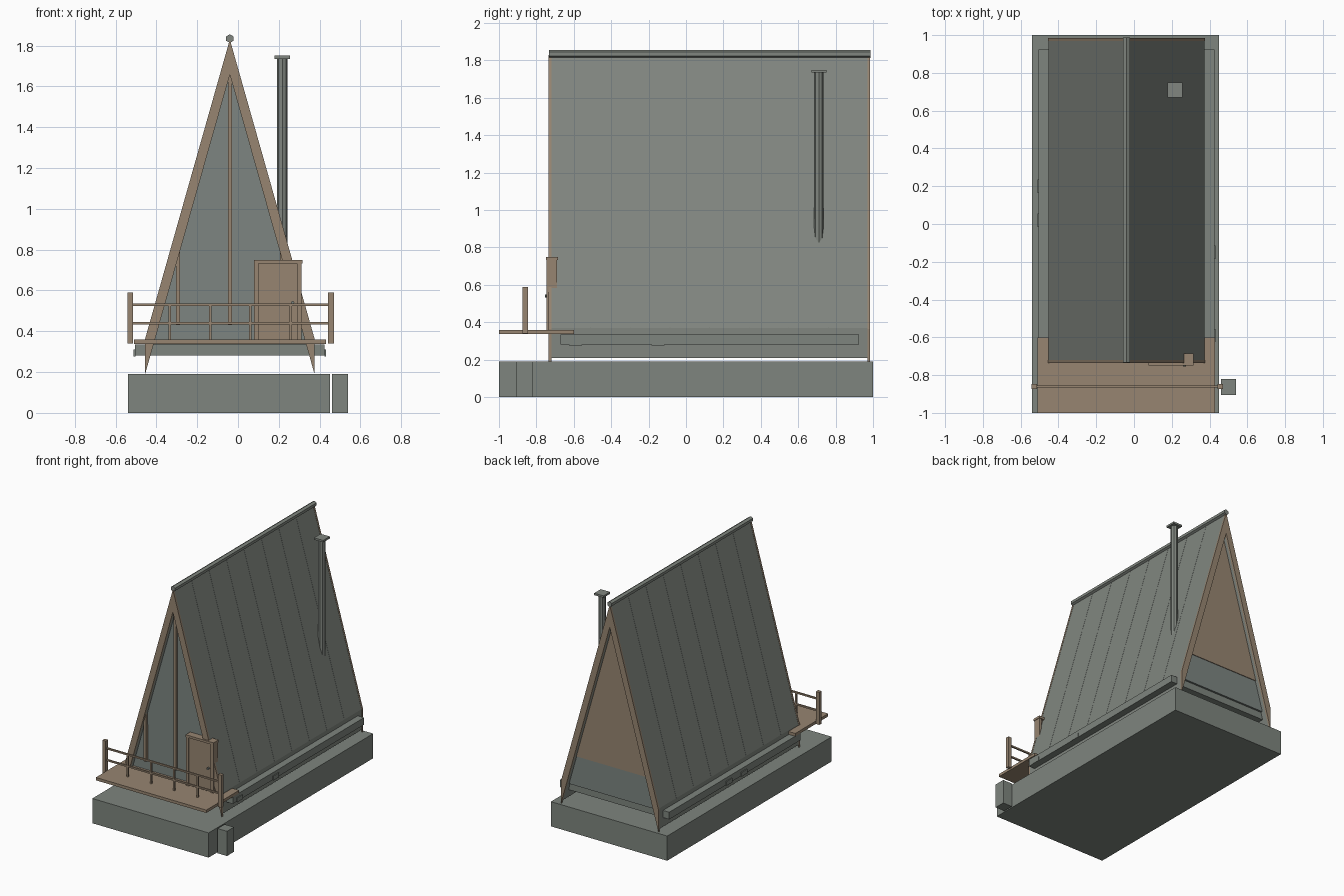
import bpy
import bmesh
from math import pi

cube = bpy.data.objects.get("Cube")
if cube:
    bpy.data.objects.remove(cube, do_unlink=True)


def material(name, r, g, b):
    mat = bpy.data.materials.new(name)
    mat.use_nodes = True
    mat.diffuse_color = (r, g, b, 1)
    mat.node_tree.nodes["Principled BSDF"].inputs["Base Color"].default_value = (r, g, b, 1)
    return mat


STONE = material("stone grey", 0.21, 0.235, 0.21)
ROOF = material("roof grey", 0.22, 0.24, 0.215)
GLASS = material("glass grey", 0.205, 0.235, 0.22)
WOOD = material("warm timber", 0.31, 0.235, 0.165)


def prism(name, outline, y0, y1, mat):
    """Extrude an x-z outline along y."""
    bm = bmesh.new()
    face = bm.faces.new([bm.verts.new((x, y0, z)) for x, z in outline])
    new = bmesh.ops.extrude_face_region(bm, geom=[face])["geom"]
    verts = [v for v in new if isinstance(v, bmesh.types.BMVert)]
    bmesh.ops.translate(bm, verts=verts, vec=(0, y1 - y0, 0))
    bmesh.ops.recalc_face_normals(bm, faces=bm.faces)
    mesh = bpy.data.meshes.new(name)
    bm.to_mesh(mesh)
    bm.free()
    mesh.materials.append(mat)
    obj = bpy.data.objects.new(name, mesh)
    bpy.context.collection.objects.link(obj)
    return obj


def box(name, x, y, z, mat):
    """Box from (low, high) ranges."""
    outline = [(x[0], z[0]), (x[1], z[0]), (x[1], z[1]), (x[0], z[1])]
    return prism(name, outline, y[0], y[1], mat)


def cylinder(name, sides, radius, depth, loc, mat, rot=(0, 0, 0)):
    bpy.ops.mesh.primitive_cylinder_add(vertices=sides, radius=radius, depth=depth,
                                        location=loc, rotation=rot)
    obj = bpy.context.object
    obj.name = name
    obj.data.materials.append(mat)
    return obj


# House section: ridge position, half width and slope of the steep gable
CX, APEX, HALF = -0.04, 1.83, 0.415
SLOPE = 0.283


def half_at(z, top=APEX):
    return (top - z) * SLOPE


def chevron(top, half, bottom):
    """Inverted V with plumb-cut feet."""
    eave = top - half / SLOPE
    inner = bottom + half / SLOPE
    return [(CX - half, bottom), (CX - half, eave), (CX, top),
            (CX + half, eave), (CX + half, bottom), (CX, inner)]


def gable(z0, z1, top):
    """Slice of a gable wall between two heights."""
    a, b = half_at(z0, top), half_at(z1, top)
    points = [(CX - a, z0), (CX + a, z0)]
    return points + ([(CX + b, z1), (CX - b, z1)] if b > 0.001 else [(CX, top)])


# Ground works
box("foundation", (-0.54, 0.45), (-1, 1), (0, 0.19), STONE)
box("step_block", (0.46, 0.54), (-0.905, -0.82), (0, 0.19), STONE)
box("floor_slab", (-0.505, 0.425), (-0.67, 0.925), (0.28, 0.335), STONE)

# Roof, edge boards and ridge
prism("roof", chevron(APEX - 0.006, HALF - 0.003, 0.21), -0.72, 0.97, ROOF)
prism("front_edge_board", chevron(APEX, HALF, 0.19), -0.735, -0.72, WOOD)
prism("back_edge_board", chevron(APEX, HALF, 0.19), 0.97, 0.985, WOOD)
cylinder("ridge_cap", 6, 0.021, 1.72, (CX, 0.127, 1.834), ROOF, (pi / 2, 0, 0))
for i in range(7):
    y = -0.51 + i * 0.212
    prism("roof_seam", chevron(APEX - 0.002, HALF - 0.003, 0.22), y - 0.002, y + 0.002, ROOF)

# Gable walls
TOP = 1.67
prism("front_lower_glass", gable(0.335, 0.71, TOP), -0.69, -0.67, GLASS)
prism("front_upper_glass", gable(0.71, TOP, TOP), -0.693, -0.67, GLASS)
prism("back_lower_wall", gable(0.335, 0.565, TOP), 0.92, 0.94, GLASS)
prism("back_upper_wall", gable(0.565, TOP, TOP), 0.92, 0.945, WOOD)

# Front mullions
for x, top in ((-0.295, 0.8), (CX, 1.68), (0.215, 0.8)):
    box("mullion", (x - 0.01, x + 0.01), (-0.712, -0.685), (0.43, top), WOOD)

# Door
for x in (0.09, 0.3):
    box("door_jamb", (x - 0.011, x + 0.011), (-0.745, -0.69), (0.36, 0.735), WOOD)
box("door_lintel", (0.078, 0.315), (-0.748, -0.685), (0.732, 0.75), WOOD)
box("door_leaf", (0.1, 0.29), (-0.737, -0.7), (0.36, 0.732), WOOD)
cylinder("door_knob", 8, 0.008, 0.02, (0.268, -0.745, 0.54), GLASS, (pi / 2, 0, 0))

# Deck and railing
box("deck", (-0.51, 0.43), (-1, -0.6), (0.338, 0.36), WOOD)
for x in (-0.528, 0.456):
    box("railing_post", (x - 0.014, x + 0.014), (-0.874, -0.846), (0.34, 0.59), WOOD)
for z in (0.53, 0.44):
    box("rail", (-0.53, 0.456), (-0.866, -0.854), (z - 0.006, z + 0.006), WOOD)
for i in range(4):
    x = -0.335 + i * 0.198
    box("baluster", (x - 0.006, x + 0.006), (-0.866, -0.854), (0.36, 0.53), WOOD)

# Flue
cylinder("flue", 8, 0.026, 0.94, (0.217, 0.71, 1.27), ROOF)
box("flue_cap", (0.178, 0.256), (0.67, 0.75), (1.735, 1.75), ROOF)

# Small vents along the floor edge
for x, y in ((-0.507, 0.2), (-0.507, 0.02), (0.427, -0.15), (0.427, -0.59)):
    box("floor_vent", (x - 0.004, x + 0.004), (y - 0.035, y + 0.035), (0.277, 0.31), STONE)
